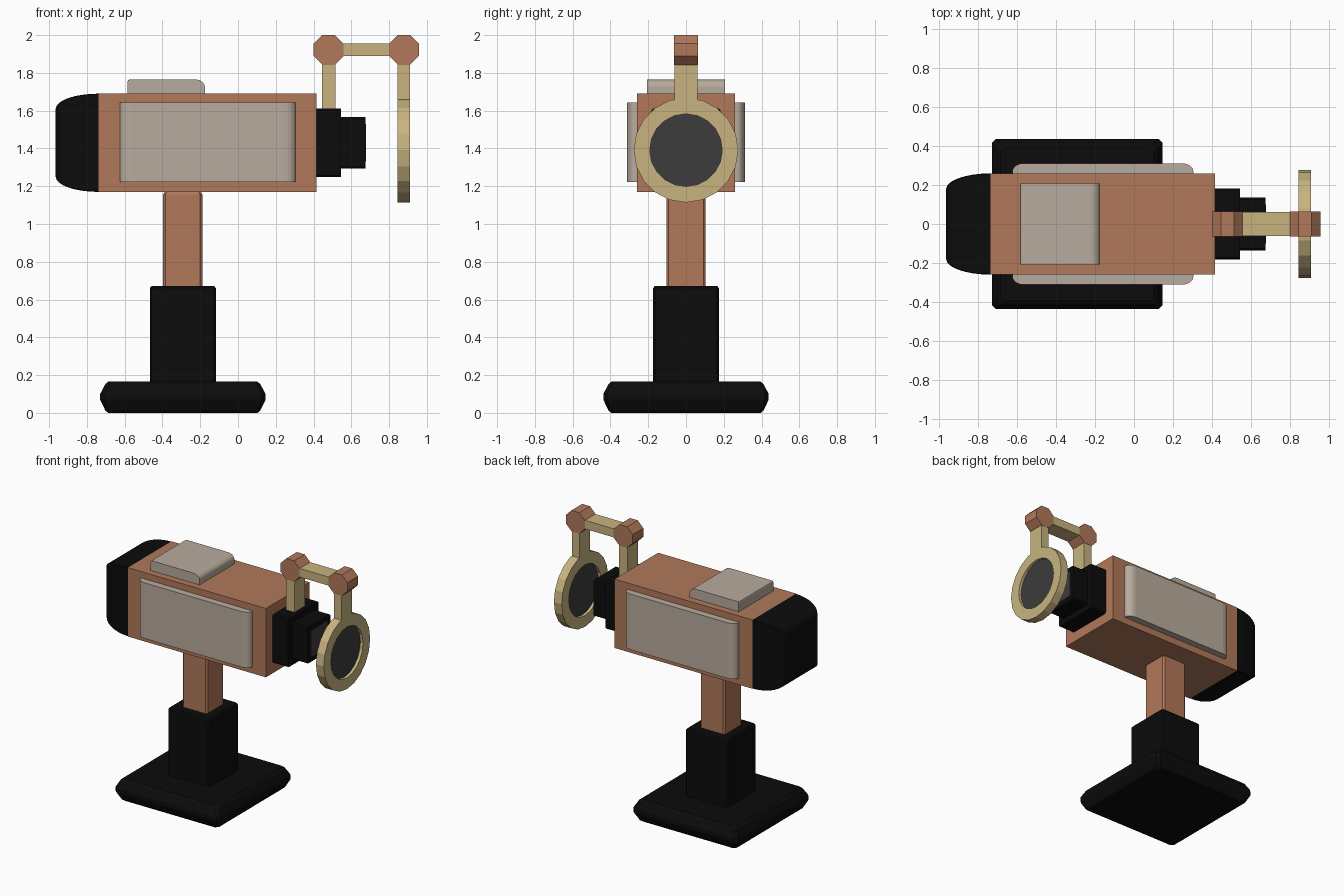
import bpy, bmesh, math
from mathutils import Vector

if "Cube" in bpy.data.objects:
    bpy.data.objects.remove(bpy.data.objects["Cube"])


def mat(name, r, g, b):
    m = bpy.data.materials.new(name)
    m.diffuse_color = (r, g, b, 1)
    m.use_nodes = True
    m.node_tree.nodes["Principled BSDF"].inputs["Base Color"].default_value = m.diffuse_color
    return m


COPPER = mat("copper", 0.44, 0.19, 0.103)
TAUPE = mat("warm grey", 0.485, 0.41, 0.34)
GOLD = mat("pale gold", 0.58, 0.456, 0.216)
GLASS = mat("dark glass", 0.045, 0.045, 0.045)
BLACK = mat("black", 0.0035, 0.0035, 0.0035)


def finish(bm, name, material):
    bmesh.ops.recalc_face_normals(bm, faces=bm.faces)
    me = bpy.data.meshes.new(name)
    bm.to_mesh(me)
    bm.free()
    me.materials.append(material)
    ob = bpy.data.objects.new(name, me)
    bpy.context.collection.objects.link(ob)
    return ob


def loft(name, material, rings):
    """Skin a list of equal-length point rings and cap both ends."""
    bm = bmesh.new()
    vs = [[bm.verts.new(p) for p in r] for r in rings]
    n = len(vs[0])
    for a, b in zip(vs, vs[1:]):
        for i in range(n):
            bm.faces.new((a[i], a[(i + 1) % n], b[(i + 1) % n], b[i]))
    bm.faces.new(vs[0])
    bm.faces.new(vs[-1])
    return finish(bm, name, material)


def box(name, material, x, y, z):
    ring = lambda h: [(x[0], y[0], h), (x[1], y[0], h), (x[1], y[1], h), (x[0], y[1], h)]
    return loft(name, material, [ring(z[0]), ring(z[1])])


def square(h, c):
    """Square outline with chamfered corners."""
    k = h - c
    return [(h, -k), (h, k), (k, h), (-k, h), (-h, k), (-h, -k), (-k, -h), (k, -h)]


def pillar(name, material, cx, steps):
    return loft(name, material,
                [[(cx + a, b, z) for a, b in square(h, c)] for z, h, c in steps])


def barrel(name, material, cz, steps):
    return loft(name, material,
                [[(x, a, cz + b) for a, b in square(h, c)] for x, h, c in steps])


# Stand
CX = -0.292
pillar("base", BLACK, CX, [(0, 0.395, 0.02), (0.012, 0.41, 0.02), (0.07, 0.438, 0.02),
                           (0.1, 0.438, 0.02), (0.153, 0.41, 0.02), (0.165, 0.395, 0.02)])
pillar("lower_column", BLACK, CX, [(0.16, 0.175, 0.01), (0.66, 0.175, 0.01), (0.672, 0.165, 0.01)])
pillar("upper_column", COPPER, CX, [(0.66, 0.104, 0.012), (1.155, 0.104, 0.012), (1.172, 0.095, 0.012)])

# Body with rounded rear cap
CZ = 1.43
box("body", COPPER, (-0.738, 0.415), (-0.26, 0.26), (1.17, 1.69))
cap = []
for i in range(9):
    t = math.radians(90 * i / 8)
    cap.append((-0.738 - 0.227 * math.sin(t), 0.18 + 0.08 * math.cos(t), 0.004))
barrel("rear_cap", BLACK, CZ, cap)


def arc(cx, cy, rx, ry, a0, a1, n=5):
    return [(cx + rx * math.cos(math.radians(a0 + (a1 - a0) * i / n)),
             cy + ry * math.sin(math.radians(a0 + (a1 - a0) * i / n))) for i in range(n + 1)]


# Side panels with rounded ends
for s, label in ((-1, "front"), (1, "back")):
    prof = [(0.305, 0.25)] + arc(0.245, 0.27, 0.06, 0.042, 0, 90) \
        + arc(-0.565, 0.27, 0.06, 0.042, 90, 180) + [(-0.625, 0.25)]
    loft(label + "_side_panel", TAUPE, [[(x, s * y, z) for x, y in prof] for z in (1.222, 1.642)])

# Top plate, rounded at its forward end
prof = [(-0.175, 1.68)] + arc(-0.225, 1.725, 0.05, 0.04, 0, 90) + arc(-0.575, 1.755, 0.01, 0.01, 90, 180, 2) \
    + [(-0.585, 1.68)]
loft("top_plate", TAUPE, [[(x, y, z) for x, z in prof] for y in (-0.207, 0.207)])

# Lens
barrel("lens_rear", BLACK, CZ, [(0.41, 0.182, 0.01), (0.545, 0.182, 0.01)])
barrel("lens_front", BLACK, CZ, [(0.54, 0.137, 0.01), (0.675, 0.137, 0.01)])
barrel("lens_glass", GLASS, CZ, [(0.67, 0.1, 0.01), (0.678, 0.1, 0.01)])

# Folding arm
D = 0.062
JZ = 1.922
box("arm_post", GOLD, (0.445, 0.515), (-D, D), (1.58, 1.88))
box("arm_bar", GOLD, (0.52, 0.84), (-D, D), (1.89, 1.955))
box("ring_stem", GOLD, (0.845, 0.91), (-D, D), (1.63, 1.88))
for label, jx in (("inner", 0.48), ("outer", 0.879)):
    r = 0.079 / math.cos(math.pi / 8)
    pts = [(jx + r * math.cos(math.pi / 8 + i * math.pi / 4),
            JZ + r * math.sin(math.pi / 8 + i * math.pi / 4)) for i in range(8)]
    loft(label + "_joint", COPPER, [[(x, y, z) for x, z in pts] for y in (-D - 0.002, D + 0.002)])

# Filter ring with dark glass
N, RZ = 20, 1.391


def circle(x, r, n):
    return [Vector((x, r * math.sin(2 * math.pi * i / n), RZ - r * math.cos(2 * math.pi * i / n)))
            for i in range(n)]


bm = bmesh.new()
rings = [[bm.verts.new(p) for p in circle(x, r, N)]
         for x, r in ((0.845, 0.277), (0.91, 0.277), (0.91, 0.192), (0.845, 0.192))]
for k in range(4):
    a, b = rings[k], rings[(k + 1) % 4]
    for i in range(N):
        bm.faces.new((a[i], a[(i + 1) % N], b[(i + 1) % N], b[i]))
finish(bm, "filter_ring", GOLD)
loft("filter_glass", GLASS, [circle(0.867, 0.194, N), circle(0.888, 0.194, N)])
